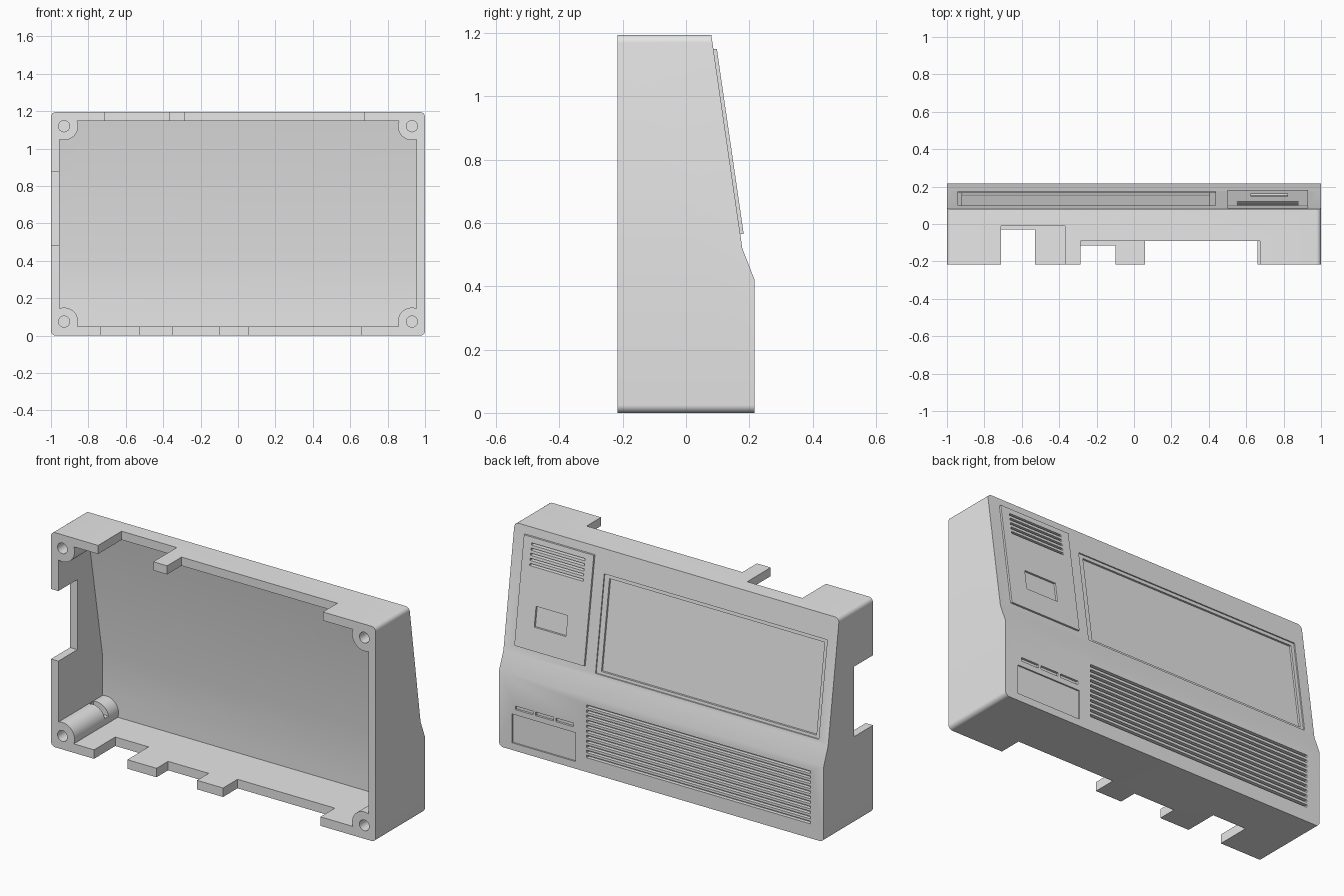
import bpy, bmesh, math
from mathutils import Matrix, Vector

cube = bpy.data.objects.get("Cube")
if cube:
    bpy.data.objects.remove(cube, do_unlink=True)

FRONT, BACK, TOP = -0.217, 0.217, 1.195

grey = bpy.data.materials.new("case_grey")
grey.use_nodes = True
grey.diffuse_color = (0.8, 0.8, 0.8, 1)
grey.node_tree.nodes["Principled BSDF"].inputs["Base Color"].default_value = (0.8, 0.8, 0.8, 1)


def finish(bm, name):
    bmesh.ops.recalc_face_normals(bm, faces=bm.faces)
    mesh = bpy.data.meshes.new(name)
    bm.to_mesh(mesh)
    bm.free()
    mesh.materials.append(grey)
    ob = bpy.data.objects.new(name, mesh)
    bpy.context.collection.objects.link(ob)
    return ob


def prism(profile, half_width):
    """Extrude a (y, z) profile along x."""
    bm = bmesh.new()
    face = bm.faces.new([bm.verts.new((-half_width, y, z)) for y, z in profile])
    ext = bmesh.ops.extrude_face_region(bm, geom=[face])
    moved = [v for v in ext["geom"] if isinstance(v, bmesh.types.BMVert)]
    bmesh.ops.translate(bm, verts=moved, vec=(2 * half_width, 0, 0))
    return bm


def back_surface(z):
    return BACK if z < 0.42 else 0.178 - 0.098 * (z - 0.52) / 0.675


def flat(z):
    return 0


def boxes(name, specs, surface=flat):
    """Blocks (x0, x1, z0, z1, y0, y1), with y measured from a surface."""
    bm = bmesh.new()
    for x0, x1, z0, z1, y0, y1 in specs:
        made = bmesh.ops.create_cube(bm, size=1)
        for v in made["verts"]:
            x, y, z = v.co
            z = z1 if z > 0 else z0
            v.co = (x1 if x > 0 else x0, surface(z) + (y1 if y > 0 else y0), z)
    return finish(bm, name)


def corner_rods(name, radius, y0, y1, segments):
    bm = bmesh.new()
    for x in (-0.93, 0.93):
        for z in (0.075, TOP - 0.075):
            place = Matrix.Translation((x, (y0 + y1) / 2, z)) @ Matrix.Rotation(math.pi / 2, 4, "X")
            bmesh.ops.create_cone(bm, cap_ends=True, segments=segments, radius1=radius,
                                  radius2=radius, depth=y1 - y0, matrix=place)
    return finish(bm, name)


def combine(target, tool, operation="DIFFERENCE"):
    mod = target.modifiers.new(tool.name, "BOOLEAN")
    mod.operation, mod.object, mod.solver = operation, tool, "EXACT"
    bpy.context.view_layer.objects.active = target
    bpy.ops.object.modifier_apply(modifier=mod.name)
    bpy.data.objects.remove(tool, do_unlink=True)


# Outer body with rounded long corners
bm = prism([(FRONT, 0), (BACK, 0), (BACK, 0.42), (0.178, 0.52), (0.08, TOP), (FRONT, TOP)], 1)
corners = [e for e in bm.edges
           if abs(e.verts[0].co.x - e.verts[1].co.x) < 0.001
           and abs(e.verts[0].co.z - e.verts[1].co.z) < 0.001]
bmesh.ops.bevel(bm, geom=corners, offset=0.025, segments=6, profile=0.5, affect="EDGES")
case = finish(bm, "case_shell")

# Hollow interior that leaves screw posts in the corners
cavity = finish(prism([(-0.4, 0.05), (0.17, 0.05), (0.17, 0.38), (0.037, 1.147), (-0.4, 1.147)], 0.955),
                "cavity")
combine(cavity, corner_rods("posts", 0.075, -0.5, 0.4, 48))
combine(case, cavity)
combine(case, corner_rods("screw_holes", 0.03, -0.4, 0.0, 24))
combine(case, boxes("nut_slots", [(-0.95, -0.84, 0.09, 0.16, 0.05, 0.085),
                                  (0.84, 0.95, 0.09, 0.16, 0.05, 0.085)]))

# Connector openings in the top, bottom and side walls
notches = [(x0, x1, 1.13, 1.3, -0.4, y) for x0, x1, y in
           ((-0.71, -0.37, -0.01), (-0.285, 0.675, -0.09))]
notches += [(x0, x1, -0.1, 0.065, -0.4, y) for x0, x1, y in
            ((-0.735, -0.53, -0.03), (-0.35, -0.1, -0.115), (0.06, 0.66, -0.09))]
notches.append((-1.1, -0.94, 0.485, 0.875, -0.4, -0.05))
combine(case, boxes("openings", notches))

# Raised drive panel and stepped screen recess on the sloped back
combine(case, boxes("drive_panel", [(0.5, 0.93, 0.565, 1.15, -0.01, 0.011)], back_surface), "UNION")
combine(case, boxes("screen_border", [(-0.94, 0.435, 0.54, 1.065, -0.007, 0.05)], back_surface))
combine(case, boxes("screen_recess", [(-0.92, 0.405, 0.555, 1.045, -0.018, 0.05)], back_surface))

# Vents, lamps and small recesses
details = [(0.55, 0.88, z, z + 0.012, -0.012, 0.05)
           for z in (1.0 + 0.027 * i for i in range(5))]
details.append((0.625, 0.82, 0.69, 0.8, 0.0, 0.05))
details += [(-0.92, 0.46, z, z + 0.014, -0.02, 0.05)
            for z in (0.08 + 0.028 * i for i in range(11))]
details += [(x, x + 0.11, 0.23, 0.25, -0.012, 0.05)
            for x in (0.54 + 0.125 * i for i in range(3))]
details.append((0.53, 0.92, 0.04, 0.2, -0.008, 0.05))
combine(case, boxes("details", details, back_surface))

# Smooth the round parts and keep the edges crisp
bpy.ops.object.select_all(action="DESELECT")
case.select_set(True)
bpy.context.view_layer.objects.active = case
bpy.ops.object.shade_smooth_by_angle(angle=math.radians(25))
